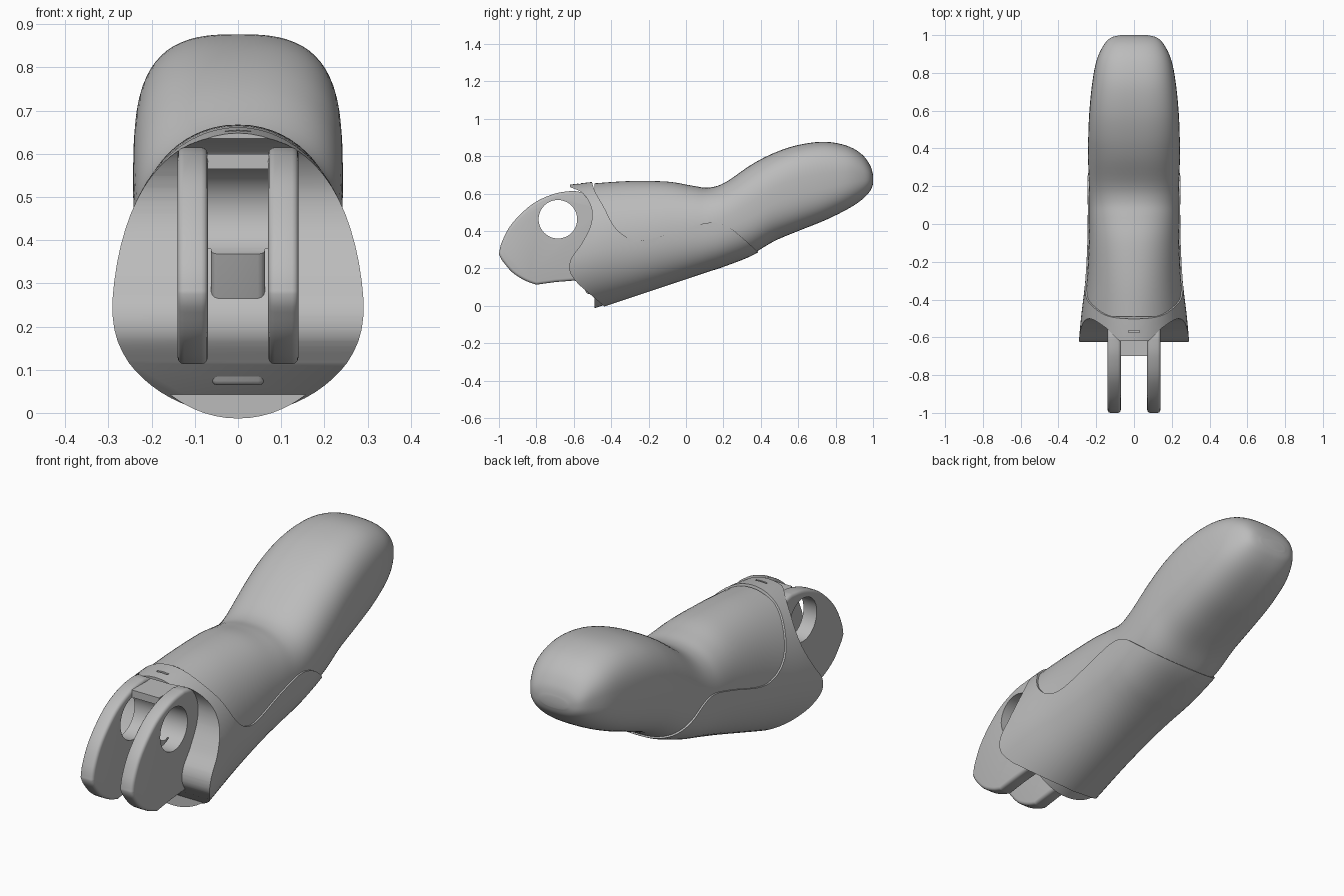
import bpy
import bmesh
from math import pi, sin, cos, radians
from mathutils import Vector

if "Cube" in bpy.data.objects:
    bpy.data.objects.remove(bpy.data.objects["Cube"])

grey = bpy.data.materials.new("plain grey")
grey.use_nodes = True
COLOUR = (0.5, 0.5, 0.5, 1)
grey.diffuse_color = COLOUR
grey.node_tree.nodes["Principled BSDF"].inputs["Base Color"].default_value = COLOUR


def smooth_rows(rows, steps):
    """Catmull-Rom interpolation of tuples of any length."""
    rows = [Vector(r) for r in rows]
    out = []
    for i in range(len(rows) - 1):
        b, c = rows[i], rows[i + 1]
        m0 = (c - rows[max(i - 1, 0)]) / 2
        m1 = (rows[min(i + 2, len(rows) - 1)] - b) / 2
        for s in range(steps):
            t = s / steps
            out.append(b + m0 * t + (3 * (c - b) - 2 * m0 - m1) * t ** 2
                       + (2 * (b - c) + m0 + m1) * t ** 3)
    return out + [rows[-1]]


def make_object(name, bm):
    bmesh.ops.recalc_face_normals(bm, faces=bm.faces[:])
    mesh = bpy.data.meshes.new(name)
    bm.to_mesh(mesh)
    bm.free()
    mesh.materials.append(grey)
    obj = bpy.data.objects.new(name, mesh)
    bpy.context.collection.objects.link(obj)
    return obj


def activate(obj):
    bpy.ops.object.select_all(action='DESELECT')
    obj.select_set(True)
    bpy.context.view_layer.objects.active = obj


def prism(name, outline, x0, x1):
    """Extrude a side outline of (y, z) points across x."""
    bm = bmesh.new()
    face = bm.faces.new([bm.verts.new((x0, p[0], p[1])) for p in outline])
    new = bmesh.ops.extrude_face_region(bm, geom=[face])["geom"]
    bmesh.ops.translate(bm, vec=(x1 - x0, 0, 0),
                        verts=[v for v in new if isinstance(v, bmesh.types.BMVert)])
    return make_object(name, bm)


def loft(name, rows, grow=0.0, sides=64):
    """Skin egg-shaped sections given as y, top, bottom, half width, middle, power."""
    bm = bmesh.new()
    rings = []
    for y, top, bottom, half, middle, power in smooth_rows(rows, 5):
        centre = bottom + (top - bottom) * middle
        ring = []
        for k in range(sides):
            a = 2 * pi * k / sides
            c, s = cos(a), sin(a)
            px = abs(c) ** (2 / power) * (1 if c > 0 else -1)
            pz = abs(s) ** (2 / power) * (1 if s > 0 else -1)
            height = (top - centre if s > 0 else centre - bottom) + grow
            ring.append(bm.verts.new((px * (half + grow), y, centre + pz * height)))
        rings.append(ring)
    for a, b in zip(rings, rings[1:]):
        for k in range(sides):
            n = (k + 1) % sides
            bm.faces.new((a[k], a[n], b[n], b[k]))
    bm.faces.new(rings[0])
    bm.faces.new(rings[-1])
    return make_object(name, bm)


def boolean(obj, cutter, operation, keep=False):
    mod = obj.modifiers.new("cut", 'BOOLEAN')
    mod.operation, mod.object, mod.solver = operation, cutter, 'EXACT'
    activate(obj)
    bpy.ops.object.modifier_apply(modifier=mod.name)
    if not keep:
        bpy.data.objects.remove(cutter)


def bevel(obj, width, angle=50):
    mod = obj.modifiers.new("round", 'BEVEL')
    mod.width, mod.segments, mod.angle_limit = width, 3, radians(angle)
    activate(obj)
    bpy.ops.object.modifier_apply(modifier=mod.name)


# Finger sections: y, top, bottom, half width, middle, power
sections = [
    (-0.66, 0.635, -0.07, 0.287, 0.45, 2),
    (-0.49, 0.655, -0.013, 0.272, 0.45, 2),
    (-0.3, 0.667, 0.05, 0.25, 0.46, 2.1),
    (-0.1, 0.664, 0.117, 0.239, 0.48, 2.2),
    (0.03, 0.643, 0.16, 0.237, 0.5, 2.3),
    (0.12, 0.632, 0.19, 0.237, 0.5, 2.4),
    (0.21, 0.66, 0.22, 0.239, 0.5, 2.5),
    (0.35, 0.755, 0.275, 0.243, 0.5, 2.6),
    (0.47, 0.817, 0.345, 0.242, 0.52, 2.7),
    (0.6, 0.86, 0.4, 0.236, 0.52, 2.8),
    (0.74, 0.877, 0.456, 0.222, 0.5, 2.8),
    (0.86, 0.856, 0.515, 0.2, 0.5, 2.7),
    (0.94, 0.81, 0.567, 0.165, 0.5, 2.6),
    (0.985, 0.75, 0.615, 0.125, 0.5, 2.5),
    (1.0, 0.7, 0.65, 0.07, 0.5, 2.4),
]

# Soft finger body with the tip
body = loft("finger_body", sections[1:])

# Outer shell, trimmed by its wavy front edge and its seam
front = smooth_rows([(-0.62, 0.635), (-0.55, 0.6), (-0.505, 0.52), (-0.51, 0.43),
                     (-0.56, 0.33), (-0.615, 0.25), (-0.62, 0.18), (-0.575, 0.115)], 6)
seam = smooth_rows([(0.385, 0.288), (0.3, 0.365), (0.22, 0.425), (0.13, 0.445),
                    (0, 0.415), (-0.2, 0.355), (-0.3, 0.36), (-0.38, 0.42),
                    (-0.44, 0.53), (-0.49, 0.62), (-0.51, 0.7)], 6)
shell = loft("lower_shell", sections, grow=0.008)
trim = prism("shell_trim", front + [(-0.44, 0.0), (-0.42, -0.1), (0.3, -0.1)]
             + seam + [(-0.62, 0.7)], -0.5, 0.5)
boolean(shell, trim, 'INTERSECT')
mark = prism("mark_cutter", [(-0.575, 0.64), (-0.565, 0.64), (-0.565, 0.7),
                             (-0.575, 0.7)], -0.03, 0.03)
boolean(shell, mark, 'DIFFERENCE')

# Hinge fork: two prongs, a web and a lower stop between them
prong_outline = smooth_rows([(-0.6, 0.615), (-0.7, 0.6), (-0.82, 0.545), (-0.93, 0.44),
                             (-0.985, 0.34), (-1.0, 0.275)], 5)
prong_outline += smooth_rows([(-0.985, 0.245), (-0.93, 0.18), (-0.86, 0.135),
                              (-0.8, 0.113)], 4)
prong_outline += [(-0.7, 0.127), (-0.6, 0.135), (-0.48, 0.12), (-0.42, 0.2),
                  (-0.42, 0.52), (-0.52, 0.6)]
fork = []
for side, sign in (("left", 1), ("right", -1)):
    prong = prism(side + "_prong", prong_outline, sign * 0.07, sign * 0.14)
    bevel(prong, 0.015)
    fork.append(prong)
web = prism("fork_web", [(-0.7, 0.6), (-0.7, 0.56), (-0.66, 0.38), (-0.42, 0.38),
                         (-0.42, 0.52), (-0.52, 0.6)], -0.072, 0.072)
stop = prism("lower_stop", [(-0.655, 0.395), (-0.53, 0.06), (-0.4, 0.1),
                            (-0.4, 0.395)], -0.062, 0.062)
bevel(stop, 0.015)
fork += [web, stop]

# Hinge pin hole through the fork
hole = prism("pin_hole_cutter", [(-0.685 + 0.103 * cos(2 * pi * k / 48),
                                  0.463 + 0.103 * sin(2 * pi * k / 48))
                                 for k in range(48)], -0.3, 0.3)
for part in fork:
    boolean(part, hole, 'DIFFERENCE', keep=True)
bpy.data.objects.remove(hole)

# Smooth shading with sharp cut edges
for obj in [body, shell] + fork:
    activate(obj)
    bpy.ops.object.shade_smooth_by_angle(angle=radians(35))
